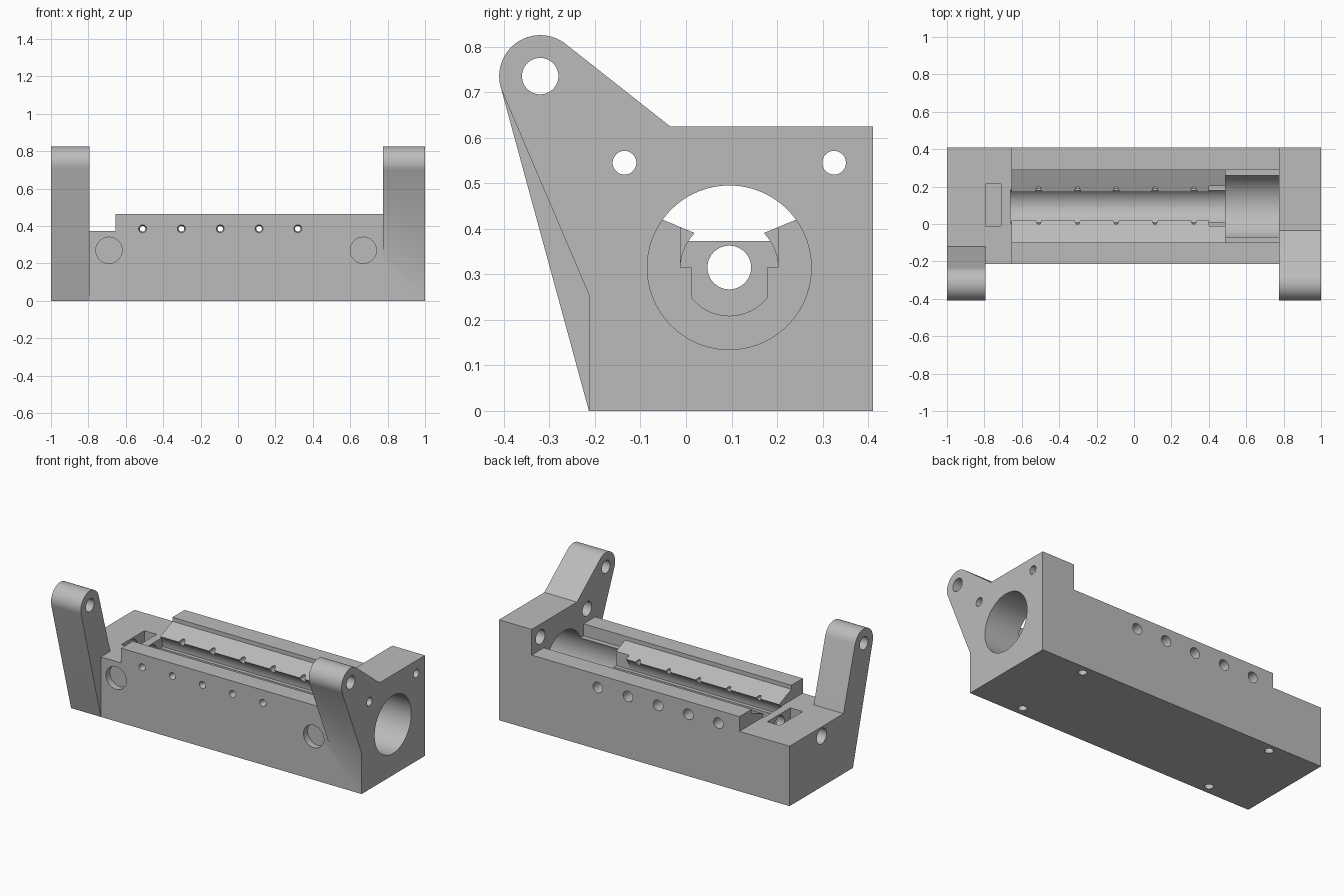
import bpy, math
from math import sin, cos, pi, atan2, acos, hypot
from mathutils import Vector

cube = bpy.data.objects.get("Cube")
if cube:
    bpy.data.objects.remove(cube, do_unlink=True)

grey = bpy.data.materials.new("plain grey")
grey.use_nodes = True
colour = (0.5, 0.5, 0.5, 1)
grey.diffuse_color = colour
grey.node_tree.nodes["Principled BSDF"].inputs["Base Color"].default_value = colour

BORE_Y, BORE_Z = 0.095, 0.315
FRONT, BACK = -0.213, 0.41
cutters = []


def loft(name, rings):
    """Closed solid through matching rings of points, capped at both ends."""
    n = len(rings[0])
    verts = [p for ring in rings for p in ring]
    faces = [list(range(n))[::-1], list(range(len(verts) - n, len(verts)))]
    for k in range(len(rings) - 1):
        for i in range(n):
            j = (i + 1) % n
            faces.append([k * n + i, k * n + j, k * n + n + j, k * n + n + i])
    mesh = bpy.data.meshes.new(name)
    mesh.from_pydata(verts, [], faces)
    mesh.materials.append(grey)
    import bmesh
    bm = bmesh.new()
    bm.from_mesh(mesh)
    bmesh.ops.recalc_face_normals(bm, faces=bm.faces)
    bm.to_mesh(mesh)
    bm.free()
    obj = bpy.data.objects.new(name, mesh)
    bpy.context.collection.objects.link(obj)
    return obj


def prism_x(name, profile, x0, x1):
    return loft(name, [[(x, y, z) for y, z in profile] for x in (x0, x1)])


def cut(obj):
    obj.hide_render = True
    cutters.append((obj, 'DIFFERENCE'))


def cut_box(name, x, y, z):
    cut(prism_x(name, [(y[0], z[0]), (y[1], z[0]), (y[1], z[1]), (y[0], z[1])], *x))


def cut_round(name, axis, centre, steps, sides=48):
    """Turned hole: steps are (position along axis, radius)."""
    rings = []
    for pos, r in steps:
        ring = []
        for i in range(sides):
            a = 2 * pi * i / sides
            p = [centre[0] + r * cos(a), centre[1] + r * sin(a)]
            p.insert("xyz".index(axis), pos)
            ring.append(p)
        rings.append(ring)
    cut(loft(name, rings))


def arm_profile(back, front, corner, centre=(-0.32, 0.735), r=0.09):
    """Round eye with tangent edges running to a back and a front point."""
    def tangent(p, side):
        d = Vector(p) - Vector(centre)
        return atan2(d.y, d.x) + side * acos(r / d.length)
    a0, a1 = tangent(back, 1), tangent(front, -1) + 2 * pi
    arc = [(centre[0] + r * cos(a0 + (a1 - a0) * i / 32),
            centre[1] + r * sin(a0 + (a1 - a0) * i / 32)) for i in range(33)]
    return [back] + arc + [front, corner]


# Stepped main block
steps = [(-1, 0), (1, 0), (1, 0.625), (0.775, 0.625), (0.775, 0.465),
         (-0.655, 0.465), (-0.655, 0.373), (-1, 0.373)]
body = loft("housing", [[(x, y, z) for x, z in steps] for y in (FRONT, BACK)])

# Pivot arms
tall_arm = prism_x("tall_end_arm", arm_profile((-0.035, 0.625), (FRONT, 0.255), (-0.035, 0.255)), 0.775, 1)
low_arm = prism_x("low_end_arm", arm_profile((-0.12, 0.373), (FRONT, 0), (-0.12, 0)), -1, -0.795)
for arm in (tall_arm, low_arm):
    cutters.append((arm, 'UNION'))

# Long trough: round floor, undercut lips, flared mouth
floor_end = atan2(-0.065, 0.083)
half = [(0.106 * cos(a), 0.106 * sin(a)) for a in
        [-pi / 2 + (floor_end + pi / 2) * i / 10 for i in range(11)]]
half.append((0.083, 0))
half += [(0.107 * cos(pi / 4 * i / 8), 0.107 * sin(pi / 4 * i / 8)) for i in range(9)]
half += [(0.195, 0.125), (0.195, 0.4)]
outline = half + [(-y, z) for y, z in half[:0:-1]]
cut(prism_x("trough", [(BORE_Y + y, BORE_Z + z) for y, z in outline], -0.66, 0.5))

# Main bore, its open mouth, the shoulder slot and the nut pocket
cut_round("main_bore", "x", (BORE_Y, BORE_Z), [(0.49, 0.18), (1.1, 0.18)], 96)
cut_box("bore_mouth", (0.49, 0.775), (-0.1, 0.29), (0.39, 0.7))
cut_box("shoulder_slot", (0.4, 0.495), (-0.012, 0.202), (BORE_Z, 0.6))
cut_box("nut_pocket", (-0.795, -0.71), (-0.012, 0.215), (0.2, 0.6))
cut_round("rod_hole", "x", (BORE_Y, BORE_Z), [(-1.1, 0.048), (-0.6, 0.048)])

# Pivot holes and counterbored screw holes in the tall end
cut_round("pivot_hole", "x", (-0.32, 0.735), [(-1.1, 0.04), (1.1, 0.04)])
for y in (-0.135, 0.325):
    cut_round("end_screw_hole", "x", (y, 0.545),
              [(0.7, 0.045), (0.87, 0.045), (0.87, 0.026), (1.1, 0.026)])

# Row of cross holes, countersunk in front and wide at the back
for i in range(5):
    x = -0.51 + 0.2075 * i
    cut_round("cross_hole", "y", (x, 0.385),
              [(FRONT - 0.02, 0.028), (FRONT + 0.02, 0.015), (0.1, 0.015),
               (0.1, 0.018), (0.3, 0.018), (0.3, 0.033), (0.5, 0.033)], 32)

# Shallow round recesses in the front, screw holes below
for x in (-0.69, 0.67):
    cut_round("front_recess", "y", (x, 0.27), [(-0.3, 0.07), (FRONT + 0.04, 0.07)])
for x in (-0.67, 0.67):
    for y in (-0.157, 0.357):
        cut_round("foot_hole", "z", (x, y), [(-0.1, 0.025), (0.12, 0.025)], 32)

# Combine everything into one solid
for obj, operation in cutters:
    mod = body.modifiers.new(obj.name, 'BOOLEAN')
    mod.object, mod.operation, mod.solver = obj, operation, 'EXACT'
result = bpy.data.meshes.new_from_object(body.evaluated_get(bpy.context.evaluated_depsgraph_get()))
body.modifiers.clear()
body.data = result
for obj, _ in cutters:
    bpy.data.objects.remove(obj, do_unlink=True)

bpy.ops.object.select_all(action='DESELECT')
body.select_set(True)
bpy.context.view_layer.objects.active = body
bpy.ops.object.shade_smooth_by_angle(angle=math.radians(30))
